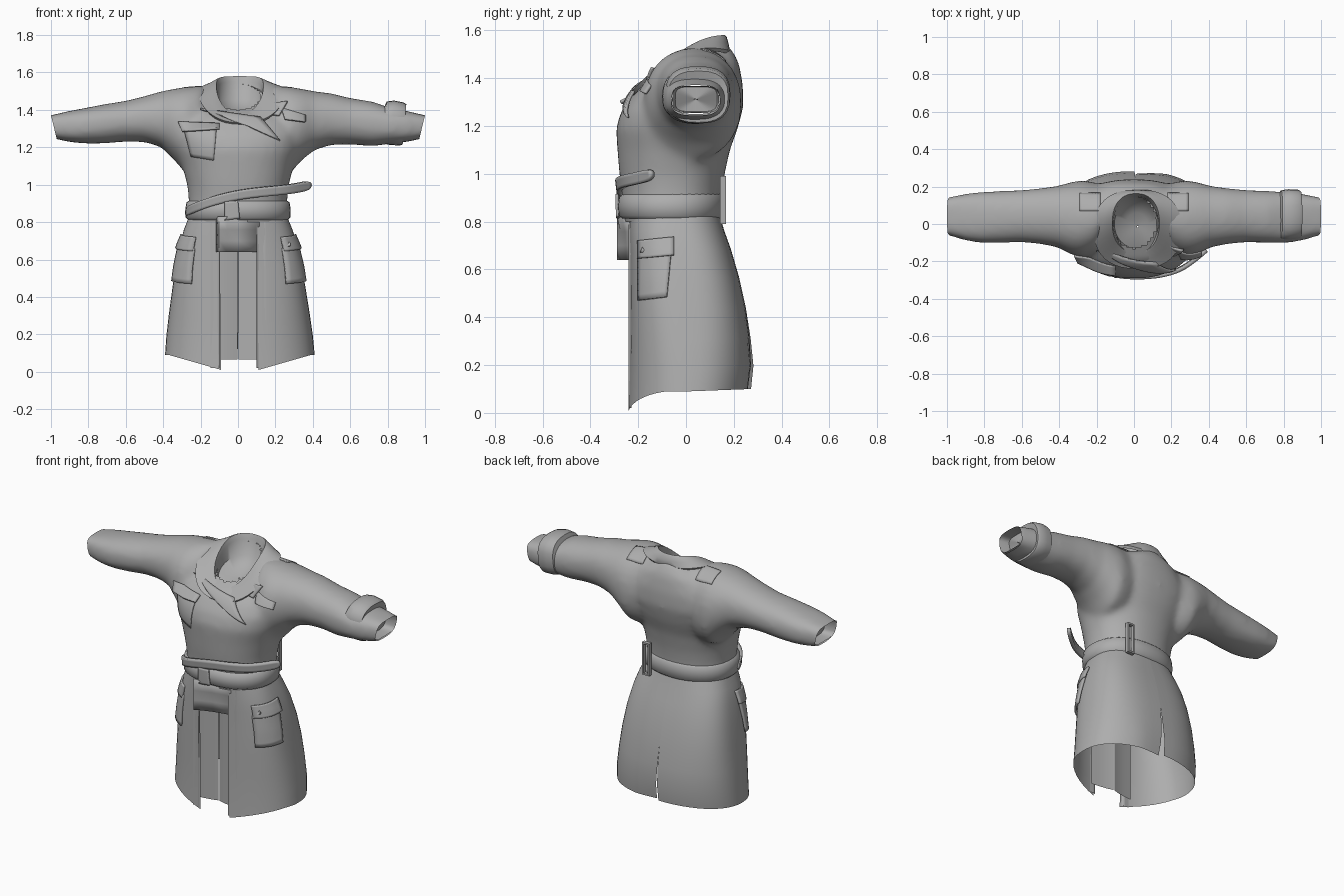
import bpy, bmesh, math
from mathutils import Vector
from mathutils.bvhtree import BVHTree

if "Cube" in bpy.data.objects:
    bpy.data.objects.remove(bpy.data.objects["Cube"])

cloth = bpy.data.materials.new("grey cloth")
cloth.diffuse_color = (0.42, 0.42, 0.42, 1)
cloth.use_nodes = True
cloth.node_tree.nodes["Principled BSDF"].inputs["Base Color"].default_value = cloth.diffuse_color
N = 40


def shade(ob):
    bpy.ops.object.select_all(action='DESELECT')
    ob.select_set(True)
    bpy.context.view_layer.objects.active = ob
    bpy.ops.object.shade_smooth_by_angle(angle=math.radians(50))


def skin(rings, closed=True, caps=False):
    n = len(rings[0])
    verts = [p for r in rings for p in r]
    faces = []
    for i in range(len(rings) - 1):
        for j in range(n if closed else n - 1):
            k = (j + 1) % n
            faces.append((i * n + j, i * n + k, (i + 1) * n + k, (i + 1) * n + j))
    if caps:
        faces += [tuple(range(n))[::-1], tuple(range(len(verts) - n, len(verts)))]
    return verts, faces


def merge(parts):
    verts, faces = [], []
    for v, f in parts:
        faces += [tuple(i + len(verts) for i in q) for q in f]
        verts += v
    return verts, faces


def build(name, verts, faces):
    me = bpy.data.meshes.new(name)
    me.from_pydata(verts, [], faces)
    me.materials.append(cloth)
    ob = bpy.data.objects.new(name, me)
    bpy.context.collection.objects.link(ob)
    return ob


def loft(name, rings, closed=True, thick=0.0, smooth=0):
    """Skin a list of equally long point rows."""
    geo = skin(rings, closed)
    ob = build(name, *geo)
    if smooth:
        m = ob.modifiers.new("round", 'SUBSURF')
        m.levels = m.render_levels = smooth
    if thick:
        m = ob.modifiers.new("thickness", 'SOLIDIFY')
        m.thickness, m.offset = thick, 0
    shade(ob)
    return geo


def sup(t, n):
    """Superellipse direction; t = 0 is the front, t = pi the back."""
    f = lambda v: math.copysign(abs(v) ** (2 / n), v)
    return f(math.sin(t)), -f(math.cos(t))


def hoop(z, rx, yf, yb, n=2.2, tilt=0.0, cx=0.0, dip=0.0):
    pts = []
    for i in range(N):
        u, v = sup(2 * math.pi * i / N, n)
        pts.append((cx + u * rx, (yf + yb) / 2 + v * (yb - yf) / 2, z + tilt * v - dip * v * v))
    return pts


def cross(x, zl, zh, yf, yb, n, slope=0.0):
    out = []
    for i in range(24):
        u, v = sup(2 * math.pi * i / 24, n)
        out.append((x + slope * v, (yf + yb) / 2 + u * (yb - yf) / 2,
                    (zl + zh) / 2 + v * (zh - zl) / 2))
    return out


# Bodice and sleeves, blended into one garment shell
parts = [skin([hoop(*r) for r in [
    (0.75, .262, -.25, .135), (0.86, .264, -.265, .147), (0.93, .264, -.27, .152),
    (1.00, .272, -.279, .162), (1.10, .298, -.287, .184), (1.19, .33, -.293, .217, 2.3),
    (1.27, .345, -.272, .24, 2.4, .01), (1.35, .33, -.23, .238, 2.4, .025),
    (1.42, .255, -.19, .22, 2.3, .05), (1.46, .17, -.15, .185, 2, .07),
    (1.475, .125, -.13, .16, 2, .075)]], caps=True)]
PROFILE = [(.13, 1.30, 1.52, .0, .18, 2), (.20, 1.06, 1.53, -.15, .22, 2.1),
           (.28, 1.06, 1.524, -.18, .235, 2.2), (.34, 1.13, 1.514, -.162, .224, 2.2),
           (.41, 1.20, 1.50, -.125, .204, 2.2), (.50, 1.228, 1.474, -.108, .192, 2.2),
           (.60, 1.23, 1.449, -.098, .182, 2.2), (.72, 1.22, 1.43, -.102, .177, 2.3),
           (.82, 1.22, 1.41, -.102, .172, 2.5), (.90, 1.228, 1.395, -.089, .162, 2.8),
           (.98, 1.246, 1.376, -.064, .145, 3.6), (1.04, 1.256, 1.363, -.052, .133, 4)]
for s in (-1, 1):
    parts.append(skin([cross(s * x, zl - (.015 if s > 0 and .35 < x < .75 else 0),
                             zh + (.015 if s > 0 and .45 < x < .75 else 0), a, b, n)
                       for x, zl, zh, a, b, n in PROFILE], caps=True))
bodice = build("bodice_and_sleeves", *merge(parts))
m = bodice.modifiers.new("blend", 'REMESH')
m.mode, m.voxel_size = 'VOXEL', .016
m = bodice.modifiers.new("relax", 'SMOOTH')
m.factor, m.iterations = .5, 16
bpy.context.view_layer.update()
bm = bmesh.new()
bm.from_object(bodice, bpy.context.evaluated_depsgraph_get())
bodice.modifiers.clear()
# open the cuffs, waist and neck
for co, no in (((.985, 0, 1.31), (1, 0, -.24)), ((-.985, 0, 1.31), (-1, 0, -.24)),
               ((0, 0, .80), (0, 0, -1))):
    bmesh.ops.bisect_plane(bm, geom=bm.verts[:] + bm.edges[:] + bm.faces[:], plane_co=co,
                           plane_no=Vector(no).normalized(), clear_outer=True)
hole = [f for f in bm.faces for c in [f.calc_center_median()]
        if c.z > 1.3 and (c.x / .118) ** 2 + ((c.y - .01) / .14) ** 2 < 1]
bmesh.ops.delete(bm, geom=hole, context='FACES')
for f in bm.faces:
    f.material_index = 0
bm.to_mesh(bodice.data)
bm.free()
shade(bodice)
shells = [([tuple(v.co) for v in bodice.data.vertices],
           [tuple(p.vertices) for p in bodice.data.polygons])]

# Sleeve linings turned inwards at the cuffs
for side, s in (("right", -1), ("left", 1)):
    loft(side + "_sleeve_lining", [cross(s * x, zl, zh, a, b, 4, s * .014) for x, zl, zh, a, b in (
        (.985, 1.254, 1.368, -.058, .138), (.95, 1.258, 1.366, -.05, .135),
        (.92, 1.26, 1.364, -.045, .13), (.92, 1.31, 1.312, .04, .042))])

# Strap around one cuff
loft("cuff_strap", [cross(*c) for c in [
    (.775, 1.235, 1.40, -.09, .16, 2.5), (.785, 1.22, 1.445, -.085, .18, 2.6, .01),
    (.825, 1.212, 1.45, -.087, .186, 2.6, .01), (.875, 1.21, 1.44, -.08, .184, 2.6, .01),
    (.89, 1.215, 1.43, -.075, .176, 2.6, .01), (.885, 1.25, 1.38, -.06, .14, 3)]])

# Skirt: z, half width, front y, back y, squareness
SKIRT = [(.84, .258, -.245, .138, 2.4), (.76, .290, -.24, .16, 2.7), (.68, .313, -.235, .188, 2.8),
         (.56, .338, -.235, .222, 2.8), (.43, .358, -.235, .25, 2.7), (.30, .377, -.237, .27, 2.5),
         (.18, .392, -.24, .282, 2.35), (.08, .400, -.245, .272, 2.25)]
for side, s in (("right", -1), ("left", 1)):
    rows = []
    for z, rx, yf, yb, n in SKIRT:
        row = []
        a0 = math.asin((.1 / rx) ** (n / 2))
        low = max(0, (.36 - z) / .28)
        f = (.84 - z) / .76
        for j in range(25):
            t = a0 + (math.pi - a0) * j / 24
            u, v = sup(t, n)
            y = (yf + yb) / 2 + v * (yb - yf) / 2
            # hem climbs from the front corner to the side, level at the back
            hem = .01 + .08 * min(1, (abs(u) * .4 - .1) / .28) if v < 0 else .09 + .01 * v
            # back vent: one edge tucks under the other
            tuck = low * max(0, (j - 21) / 3)
            x = s * u * rx + .01 * f + s * .012 * tuck
            row.append((x, y - (.02 * tuck if s > 0 else 0), .84 - (.84 - hem) * f))
        rows.append(row)
    shells.append(loft(side + "_skirt", rows, closed=False))
    # facing folded inside the front edge
    loft(side + "_front_facing", [[(s * (.1 + .012 * k), -.24 + .012 * (k > 0), z)
                                   for k in range(5)] for z in (.8, .6, .4, .2, .02)], closed=False)

# Inner panels closing the front opening, meeting at the middle
for side, s in (("right", -1), ("left", 1)):
    loft(side + "_inner_panel", [[(s * x, y, z) for x, y in
                                  ((.003, -.185), (.05, -.198), (.10, -.205), (.15, -.21))]
                                 for z in (.82, .6, .4, .2, .066)], closed=False)

# Surface lookup so that details follow the coat
tree = BVHTree.FromPolygons(*merge(shells))


def drop(p, axis, sign, off):
    """Cast a flat point onto the coat along an axis (0 = x, 1 = y, 2 = z)."""
    start, go = list(p), [0, 0]
    start.insert(axis, sign * 2)
    go.insert(axis, -sign)
    hit = tree.ray_cast(Vector(start), Vector(go))[0]
    if hit is None:
        start[axis] = sign * .25
        hit = tree.find_nearest(Vector(start))[0]
    start[axis] = hit[axis] + sign * off
    return Vector(start)


def patch(name, corners, off=(.01, .01), axis=1, sign=-1, thick=.012, res=8):
    """Drape a four-cornered plate on the coat."""
    a, b, c, d = [Vector(p) for p in corners]
    rows = []
    for i in range(res + 1):
        v = i / res
        rows.append([drop(a.lerp(b, j / res).lerp(d.lerp(c, j / res), v), axis, sign,
                          off[0] + (off[1] - off[0]) * v) for j in range(res + 1)])
    loft(name, rows, closed=False, thick=thick)


# Collar standing at the neck and folding outwards, with the neck lining below
loft("collar", [hoop(*r) for r in [
    (1.38, .004, -.02, -.01, 2, 0, .02), (1.385, .06, -.08, .06, 2, .02, .015),
    (1.42, .115, -.13, .13, 2, .06, .01, .02), (1.50, .12, -.145, .152, 2.1, .10, .01, .05),
    (1.53, .126, -.152, .163, 2.3, .10, .01, .05), (1.53, .137, -.162, .17, 2.3, .098, .01, .055),
    (1.515, .18, -.195, .178, 2.3, .095, .015, .065),
    (1.498, .235, -.24, .184, 2.4, .092, .02, .075),
    (1.485, .225, -.225, .174, 2.4, .092, .02, .075)]])

# Lapels and chest flaps
patch("front_lapel", [(-.20, 1.405), (.12, 1.36), (.225, 1.235), (-.02, 1.345)], (.02, .012))
patch("side_lapel", [(.15, 1.43), (.265, 1.445), (.22, 1.37), (.15, 1.38)], (.012, .016))
patch("storm_flap", [(-.32, 1.335), (-.10, 1.325), (-.10, 1.30), (-.30, 1.285)], (.004, .035))
patch("storm_panel", [(-.29, 1.30), (-.115, 1.30), (-.13, 1.13), (-.25, 1.15)], (.008, .0), thick=.006)
patch("chest_fold", [(.23, 1.41), (.36, 1.37), (.36, 1.335), (.25, 1.35)], (.0, .02))

# Hip pockets with their flaps, shoulder tabs on the seams
for side, s in (("right", -1), ("left", 1)):
    patch(side + "_pocket", [(-.20, .66), (-.06, .69), (-.08, .485), (-.20, .47)],
          (.006, .014), 0, s)
    patch(side + "_pocket_flap", [(-.20, .72), (-.05, .735), (-.05, .66), (-.20, .645)],
          (.006, .016), 0, s)
    patch(side + "_shoulder_tab", [(s * .18, .07), (s * .29, .07), (s * .29, .165), (s * .18, .165)],
          (.002, .002), 2, 1, .006)

# Belt: a soft padded band at the waist
loft("belt", [hoop(*r) for r in [
    (.915, .262, -.265, .15), (.905, .276, -.28, .16), (.865, .282, -.285, .163),
    (.825, .28, -.282, .158), (.812, .266, -.265, .145)]])


def ribbon(name, path, height, thick=.022):
    rows = [[(x, y + (0 if k else .006), z + (k - .5) * height) for k in (0, 1)]
            for x, y, z in path]
    loft(name, rows, closed=False, thick=thick, smooth=2)


# Loose belt end crossing the front, and the wrap at its root
ribbon("belt_end", [(-.275, -.10, .85), (-.24, -.22, .875), (-.12, -.280, .92), (.02, -.288, .95),
                    (.14, -.28, .963), (.25, -.25, .973), (.33, -.19, .985), (.39, -.14, 1.0)], .05)
patch("belt_wrap", [(-.07, .91), (.0, .915), (.01, .82), (-.07, .81)], (.02, .028))

# Cloth hanging under the belt in the front opening
loft("hanging_tail", [[(-.112, -.25, z), (-.10, -.285, z), (-.06, -.285 + d, z), (.0, -.265 + d, z),
                       (.115, -.24 + d, z)] for z, d in
                      ((.83, .0), (.76, .015), (.70, .02), (.64, .02))],
     closed=False, thick=.01)

# Belt loop on the back: an open upright frame
loop = [(.135, .79), (.135, .99), (.185, .99), (.185, .79)]
loft("belt_loop", [[(.16 + (x - .16) * k, .155 + d, .89 + (z - .89) * q) for x, z in loop]
                   for k, q, d in ((1, 1, -.012), (1, 1, .012), (.6, .9, .012), (.6, .9, -.012))])

# Buttons on a pocket and the collar
for name, p, off in (("pocket_button", (.27, .68), .012), ("collar_button", (-.155, 1.445), .03)):
    bpy.ops.mesh.primitive_cylinder_add(vertices=12, radius=.012, depth=.014,
                                        location=drop(p, 1, -1, off), rotation=(math.radians(65), 0, 0))
    bpy.context.object.name = name
    bpy.context.object.data.materials.append(cloth)
